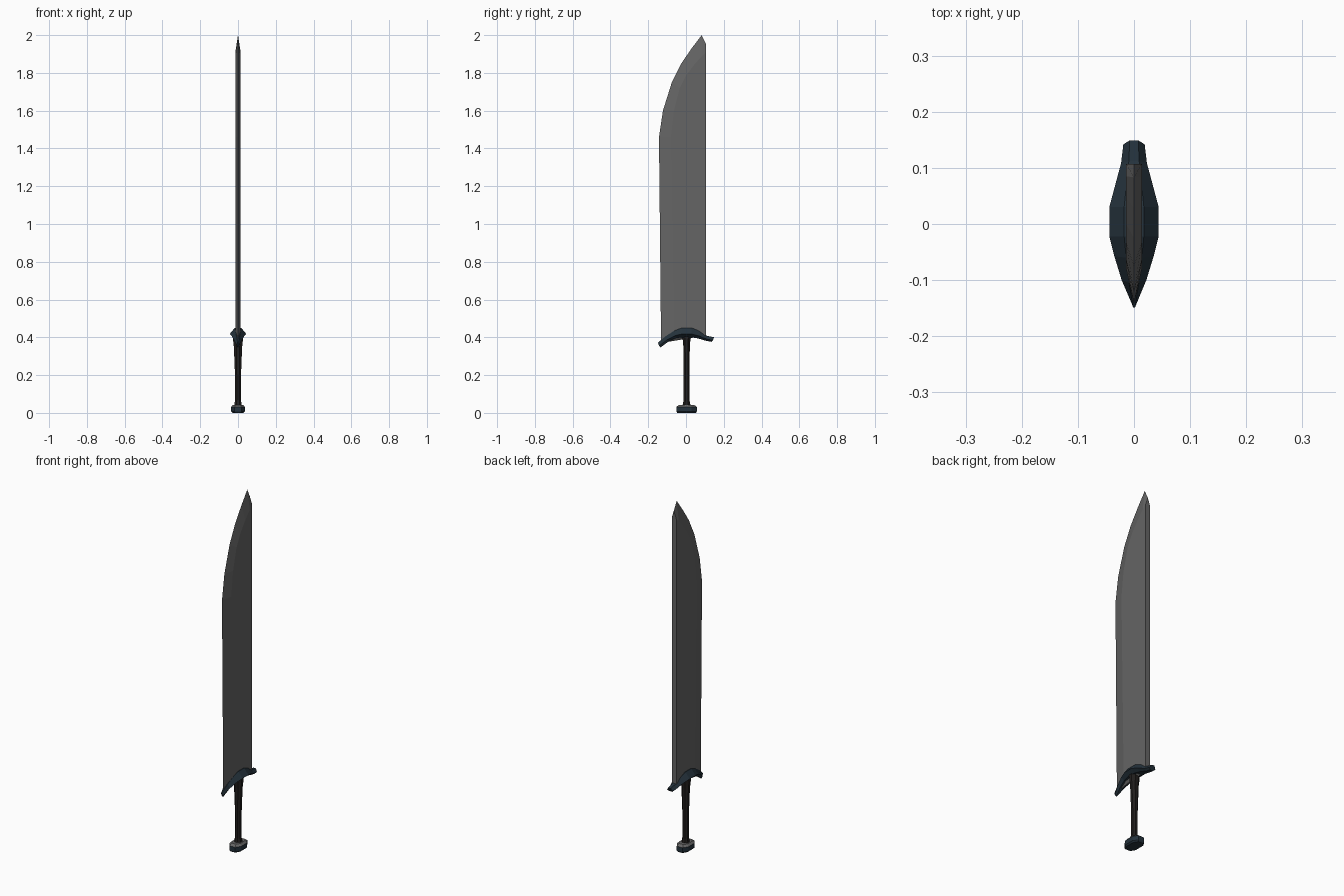
import bpy, bmesh, math

if "Cube" in bpy.data.objects:
    bpy.data.objects.remove(bpy.data.objects["Cube"])


def material(name, rgb):
    m = bpy.data.materials.new(name)
    m.diffuse_color = (*rgb, 1)
    m.use_nodes = True
    m.node_tree.nodes["Principled BSDF"].inputs["Base Color"].default_value = m.diffuse_color
    return m


STEEL = material("dark_steel", (0.13, 0.13, 0.13))
BLUE = material("blue_black_metal", (0.018, 0.032, 0.045))
LEATHER = material("black_leather", (0.015, 0.013, 0.012))


def finish(bm, name, mat):
    bmesh.ops.remove_doubles(bm, verts=bm.verts, dist=1e-5)
    bmesh.ops.recalc_face_normals(bm, faces=bm.faces)
    mesh = bpy.data.meshes.new(name)
    bm.to_mesh(mesh)
    bm.free()
    mesh.materials.append(mat)
    ob = bpy.data.objects.new(name, mesh)
    bpy.context.collection.objects.link(ob)
    return ob


def loft(name, rings, mat):
    """Skin closed rings of equal length and cap both ends."""
    bm = bmesh.new()
    vs = [[bm.verts.new(p) for p in r] for r in rings]
    n = len(vs[0])
    for a, b in zip(vs, vs[1:]):
        for i in range(n):
            bm.faces.new((a[i], a[(i + 1) % n], b[(i + 1) % n], b[i]))
    bm.faces.new(vs[0])
    bm.faces.new(vs[-1])
    return finish(bm, name, mat)


# blade: sharp edge line on the centre plane, bevel line on each flat
edge = [(-0.132, 0.37), (-0.143, 1.46), (-0.122, 1.60), (-0.075, 1.75),
        (-0.025, 1.85), (0.03, 1.93), (0.083, 2.0), (0.107, 1.95)]
bevel = [(-0.063, 0.41), (-0.080, 1.46), (-0.064, 1.60), (-0.033, 1.72),
         (0.0, 1.785), (0.045, 1.845), (0.085, 1.89), (0.107, 1.91)]
T = 0.014
bm = bmesh.new()
ev = [bm.verts.new((0, y, z)) for y, z in edge]
heel = bm.verts.new((0, 0.107, 0.41))
backs = []
for s in (-1, 1):
    bv = [bm.verts.new((s * T, y, z)) for y, z in bevel]
    back = bm.verts.new((s * T, 0.107, 0.41))
    for i in range(len(edge) - 1):
        bm.faces.new((ev[i], ev[i + 1], bv[i + 1], bv[i]))
    bm.faces.new(bv + [back])
    bm.faces.new((ev[-1], bv[-1], back, heel))
    bm.faces.new((ev[0], bv[0], back, heel))
finish(bm, "blade", STEEL)

# guard: arched hexagonal bar (top y, top z, bottom y, bottom z, half width)
stations = [(-0.149, 0.372, -0.135, 0.346, 0.004), (-0.105, 0.408, -0.095, 0.376, 0.022),
            (-0.06, 0.436, -0.055, 0.395, 0.035), (-0.022, 0.450, -0.022, 0.400, 0.044),
            (0.03, 0.450, 0.03, 0.400, 0.044), (0.07, 0.434, 0.065, 0.394, 0.034),
            (0.112, 0.408, 0.105, 0.382, 0.023), (0.149, 0.400, 0.135, 0.376, 0.019)]
rings = []
for yt, zt, yb, zb, w in stations:
    ym, zm = (yt + yb) / 2, zt * 0.35 + zb * 0.65
    rings.append([(-0.4 * w, yt, zt), (0.4 * w, yt, zt), (w, ym, zm),
                  (0.5 * w, yb, zb), (-0.5 * w, yb, zb), (-w, ym, zm)])
loft("guard", rings, BLUE)


# grip: eight-sided, flaring toward the guard
def octagon(rx, ry, z, cy=0.003):
    k = 1 / math.cos(math.pi / 8)
    return [(rx * k * math.cos(a), cy + ry * k * math.sin(a), z)
            for a in (math.pi / 8 + i * math.pi / 4 for i in range(8))]


loft("grip", [octagon(0.021, 0.022, 0.035), octagon(0.016, 0.016, 0.065),
              octagon(0.015, 0.016, 0.18), octagon(0.022, 0.017, 0.35),
              octagon(0.026, 0.020, 0.385), octagon(0.026, 0.026, 0.41)], LEATHER)


# pommel: elongated block with clipped corners
def block(rx, ry, z):
    return [(x, y + 0.003, z) for x, y in (
        (rx, -ry * .5), (rx, ry * .5), (rx * .5, ry), (-rx * .5, ry),
        (-rx, ry * .5), (-rx, -ry * .5), (-rx * .5, -ry), (rx * .5, -ry))]


loft("pommel", [block(0.029, 0.050, 0), block(0.036, 0.054, 0.007),
                block(0.036, 0.054, 0.032)], BLUE)
loft("pommel_cap", [block(0.036, 0.054, 0.032), block(0.026, 0.040, 0.043)], STEEL)
